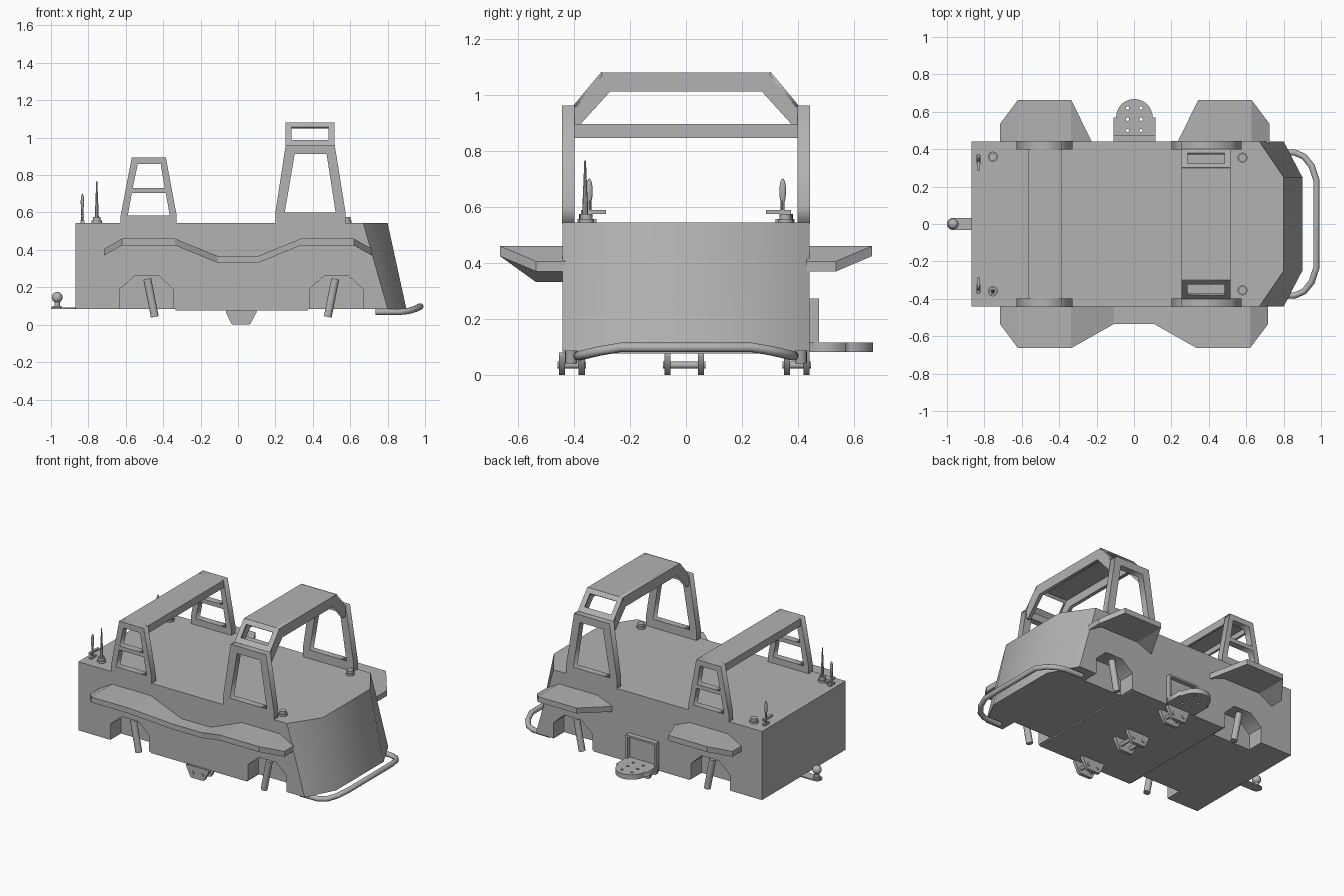
import bpy, bmesh, math
from mathutils import Matrix, Vector

cube = bpy.data.objects.get("Cube")
if cube:
    bpy.data.objects.remove(cube, do_unlink=True)

grey = bpy.data.materials.new("plain_grey")
grey.use_nodes = True
grey.diffuse_color = (0.45, 0.45, 0.45, 1)
grey.node_tree.nodes["Principled BSDF"].inputs["Base Color"].default_value = (0.45, 0.45, 0.45, 1)

# Local drawing plane to model axes
PLANES = {"XY": Matrix.Identity(4),
          "XZ": Matrix.Rotation(math.pi / 2, 4, "X"),
          "YZ": Matrix(((0, 0, 1, 0), (1, 0, 0, 0), (0, 1, 0, 0), (0, 0, 0, 1)))}


def add_mesh(name, bm, smooth=None):
    bmesh.ops.recalc_face_normals(bm, faces=bm.faces)
    mesh = bpy.data.meshes.new(name)
    bm.to_mesh(mesh)
    bm.free()
    mesh.materials.append(grey)
    obj = bpy.data.objects.new(name, mesh)
    bpy.context.collection.objects.link(obj)
    if smooth:
        smooth_by_angle(obj, smooth)
    return obj


def smooth_by_angle(obj, degrees):
    bpy.ops.object.select_all(action="DESELECT")
    obj.select_set(True)
    bpy.context.view_layer.objects.active = obj
    bpy.ops.object.shade_smooth_by_angle(angle=math.radians(degrees))


def loft(name, sections, smooth=None):
    """Closed solid through sections with equal point counts."""
    bm = bmesh.new()
    rings = [[bm.verts.new(p) for p in s] for s in sections]
    n = len(rings[0])
    for a, b in zip(rings, rings[1:]):
        for i in range(n):
            bm.faces.new((a[i], a[(i + 1) % n], b[(i + 1) % n], b[i]))
    bm.faces.new(rings[0])
    bm.faces.new(rings[-1])
    return add_mesh(name, bm, smooth)


def box(name, lo, hi):
    bm = bmesh.new()
    bmesh.ops.create_cube(bm, size=1)
    lo, hi = Vector(lo), Vector(hi)
    for v in bm.verts:
        v.co = Vector([(lo[i] + hi[i]) / 2 + v.co[i] * (hi[i] - lo[i]) for i in range(3)])
    return add_mesh(name, bm)


def rod(name, a, b, r1, r2=None, sides=16):
    a, b = Vector(a), Vector(b)
    bm = bmesh.new()
    turn = (b - a).to_track_quat("Z", "Y").to_matrix().to_4x4()
    bmesh.ops.create_cone(bm, cap_ends=True, segments=sides, radius1=r1,
                          radius2=r1 if r2 is None else r2, depth=(b - a).length,
                          matrix=Matrix.Translation((a + b) / 2) @ turn)
    return add_mesh(name, bm, 40)


def ball(name, centre, scale):
    bm = bmesh.new()
    bmesh.ops.create_uvsphere(bm, u_segments=16, v_segments=10, radius=1,
                              matrix=Matrix.Translation(centre) @ Matrix.Diagonal((*scale, 1)))
    return add_mesh(name, bm, 60)


def from_curve(name, curve, matrix=Matrix.Identity(4), smooth=None):
    temp = bpy.data.objects.new(name + "_curve", curve)
    bpy.context.collection.objects.link(temp)
    graph = bpy.context.evaluated_depsgraph_get()
    bm = bmesh.new()
    bm.from_mesh(temp.evaluated_get(graph).to_mesh())
    bpy.data.objects.remove(temp, do_unlink=True)
    bmesh.ops.remove_doubles(bm, verts=bm.verts, dist=1e-5)
    bm.transform(matrix)
    return add_mesh(name, bm, smooth)


def plate(name, outlines, plane, centre, thick, place=None):
    """Flat plate from an outline and holes, drawn in the given plane."""
    curve = bpy.data.curves.new(name, "CURVE")
    curve.dimensions, curve.fill_mode, curve.extrude = "2D", "BOTH", thick / 2
    for pts in outlines:
        s = curve.splines.new("POLY")
        s.points.add(len(pts) - 1)
        for p, q in zip(s.points, pts):
            p.co = (q[0], q[1], 0, 1)
        s.use_cyclic_u = True
    return from_curve(name, curve, Matrix.Translation(centre) @ (place or PLANES[plane]))


def circle(x, y, r, n=12, start=0, sweep=2 * math.pi):
    return [(x + r * math.cos(start + sweep * i / n), y + r * math.sin(start + sweep * i / n))
            for i in range(n)]


def trapezoid(x0, x1, z0, x2, x3, z1):
    return [(x0, z0), (x1, z0), (x3, z1), (x2, z1)]


W = 0.441

# Body with chamfered sloping nose
body = loft("body", [[(-0.87, -W, z), (c, -W, z), (f, -0.25, z), (f, 0.25, z), (c, W, z), (-0.87, W, z)]
                     for z, c, f in ((0.085, 0.80, 0.90), (0.543, 0.67, 0.80))])

# Recesses along the lower sides
for x in (-0.49, 0.525):
    for s in (-1, 1):
        arch = [(x - .143, 0), (x - .143, .19), (x - .062, .262), (x + .066, .262), (x + .143, .19), (x + .143, 0)]
        cutter = loft("recess_cutter", [[(px, y, pz) for px, pz in arch] for y in (s * 0.33, s * 0.5)])
        mod = body.modifiers.new("recess", "BOOLEAN")
        mod.operation, mod.solver, mod.object = "DIFFERENCE", "EXACT", cutter
        bpy.context.view_layer.objects.active = body
        bpy.ops.object.modifier_apply(modifier=mod.name)
        bpy.data.objects.remove(cutter, do_unlink=True)
smooth_by_angle(body, 42)
box("floor_panel", (-0.335, -W, 0.077), (0.375, W, 0.09))

# Slanted legs in the recesses
for x0, x1 in ((-0.485, -0.445), (0.52, 0.48)):
    for y in (-0.41, 0.41):
        rod("leg", (x0, y, 0.245), (x1, y, 0.042), 0.021)


# Side shelves, each section given as x, outer y and top height
def shelf(name, side, rows):
    loft(name, [[(x, side * 0.43, z), (x, side * y, z), (x, side * y, z - 0.036), (x, side * 0.43, z - 0.036)]
                for x, y, z in rows])


half = [(0.717, 0.535, 0.405), (0.62, 0.664, 0.46), (0.336, 0.664, 0.46), (0.108, 0.535, 0.367)]
shelf("front_shelf", -1, [(-x, y, z) for x, y, z in half] + half[::-1])
rear = half[:3] + [(0.228, 0.445, 0.416)]
shelf("rear_shelf_right", 1, [(-x, y, z) for x, y, z in rear])
shelf("rear_shelf_left", 1, [(x + 0.008, y, z) for x, y, z in rear])

# Upright frames of both arches
low = [[(-.627, .54), (-.328, .54), (-.328, .585), (-.386, .895), (-.568, .895), (-.627, .585)],
       trapezoid(-.589, -.365, .585, -.568, -.386, .703), trapezoid(-.563, -.392, .73, -.536, -.413, .858)]
tall = [[(.20, .54), (.575, .54), (.575, .60), (.517, .961), (.255, .961), (.20, .60)],
        trapezoid(.25, .522, .60, .303, .474, .912)]
for s in (-1, 1):
    plate("low_arch_frame", low, "XZ", (0, s * 0.42, 0), 0.045)
    plate("tall_arch_frame", tall, "XZ", (0, s * 0.42, 0), 0.045)

# Low arch roof with edge ribs
box("low_arch_roof", (-.568, -.40, .88), (-.386, .40, .895))
for x in (-.568, -.401):
    box("low_arch_rib", (x, -.40, .845), (x + .015, .40, .88))

# Tall arch roof with windows in its sloping panels
box("tall_arch_roof", (.255, -.30, 1.066), (.517, .30, 1.08))
slope = Vector((0, 0.1, 0.12))
for s in (-1, 1):
    up = Vector((0, -s * slope.y, slope.z)).normalized()
    across = Vector((1, 0, 0))
    basis = Matrix((across, up, across.cross(up))).transposed().to_4x4()
    h = slope.length / 2
    plate("sloping_window_panel", [[(-.131, -h), (.131, -h), (.131, h), (-.131, h)],
                                   [(-.1, -.042), (.097, -.042), (.097, .046), (-.1, .046)]],
          None, Vector((.386, s * .348, 1.018)), 0.01, basis)
arch = [(-.40, .893), (-.40, .961), (-.30, 1.08), (.30, 1.08), (.40, .961), (.40, .893),
        (.378, .893), (.271, 1.011), (-.271, 1.011), (-.378, .893)]
for x in (.267, .505):
    plate("tall_arch_rib", [arch], "YZ", (x, 0, 0), 0.024)

# Bumper tube around the nose
side = [(0.735, .385, .068), (0.86, .382, .068), (0.91, .36, .073), (0.95, .31, .085), (0.975, .235, .098)]
path = side + [(x, -y, z) for x, y, z in side[::-1]]
curve = bpy.data.curves.new("bumper", "CURVE")
curve.dimensions, curve.bevel_depth, curve.bevel_resolution, curve.use_fill_caps = "3D", 0.017, 3, True
spline = curve.splines.new("POLY")
spline.points.add(len(path) - 1)
for p, q in zip(spline.points, path):
    p.co = (*q, 1)
from_curve("bumper", curve, smooth=50)

# Ball hitch
plate("hitch_tongue", [[(-.86, -.033), (-.86, .033)] + circle(-.967, 0, .033, 12, math.pi / 2, math.pi)
                       + [(-.967, -.033)]], "XY", (0, 0, .087), 0.008)
rod("hitch_stem", (-.967, 0, .088), (-.967, 0, .13), .015)
rod("hitch_collar", (-.967, 0, .09), (-.967, 0, .1), .024)
ball("hitch_ball", (-.967, 0, .146), (.029, .029, .029))

# Rear step bracket with drilled holes
holes = [circle(x, y, .009, 10) for x in (-.035, .038) for y in (.50, .56, .62)]
step = [(-.11, .435), (.115, .435), (.115, .57), (.1, .57)] + circle(.002, .57, .098, 16, 0, math.pi) + [(-.096, .57), (-.11, .57)]
plate("rear_step", [step] + holes, "XY", (0, 0, .099), 0.033)
box("step_back_plate", (-.11, .435, .085), (.115, .447, .272))
for x in (-.11, .101):
    box("step_side_flange", (x, .437, .085), (x + .014, .475, .272))
box("step_top_flange", (-.11, .437, .26), (.115, .475, .272))

# Pinned lugs beneath the floor
lug = [(-.065, .08), (.1, .08), (.1, .068), (.065, .003), (.05, 0), (-.02, 0), (-.035, .003), (-.065, .068)]
for y0, y1 in ((-.442, -.372), (-.066, .053), (.36, .43)):
    for y in (y0, y1):
        plate("floor_lug", [lug], "XZ", (0, y, 0), 0.022)
    for x in (-.02, .053):
        rod("lug_pin", (x, y0 - .016, .035), (x, y1 + .016, .035), .012)

# Deck fittings
for x, y in ((-.755, -.36), (-.755, .36), (.58, -.355), (.58, .355)):
    rod("deck_socket_base", (x, y, .54), (x, y, .556), .027)
    rod("deck_socket", (x, y, .55), (x, y, .575), .021)
rod("antenna", (-.755, -.36, .57), (-.755, -.36, .765), .011, .003, 8)
for s in (-1, 1):
    box("paddle_base", (-.842, s * .345 - .025, .54), (-.822, s * .345 + .025, .556))
    rod("paddle_post", (-.832, s * .345, .55), (-.832, s * .345, .63), .007, None, 8)
    box("paddle_bar", (-.84, min(s * .285, s * .375), .574), (-.824, max(s * .285, s * .375), .588))
    ball("paddle", (-.832, s * .345, .655), (.009, .012, .046))
